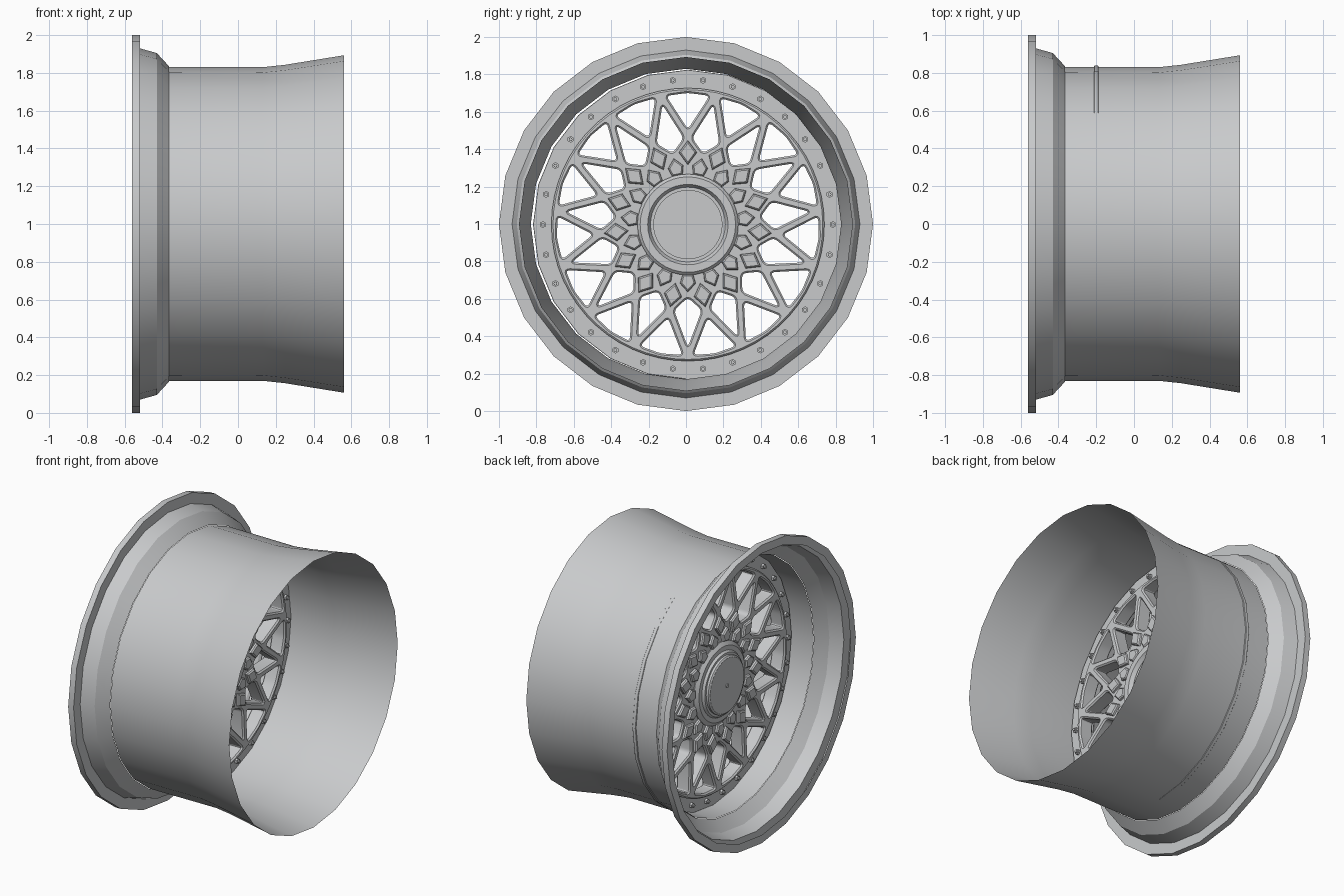
import bpy, bmesh
from math import sin, cos, pi, radians
from mathutils import Matrix, Vector

cube = bpy.data.objects.get("Cube")
if cube:
    bpy.data.objects.remove(cube, do_unlink=True)

metal = bpy.data.materials.new("grey metal")
metal.use_nodes = True
metal.diffuse_color = (0.58, 0.59, 0.6, 1)
metal.node_tree.nodes["Principled BSDF"].inputs["Base Color"].default_value = (0.58, 0.59, 0.6, 1)

# Parts are built around local z, then the axle is laid along world x
AXLE = Matrix(((0, 0, 1, 0), (1, 0, 0, 0), (0, 1, 0, 1), (0, 0, 0, 1)))
CENTRE = Matrix.Translation((0, 0.01, -0.003)) @ AXLE
SPOKES = 15
STEP = 2 * pi / SPOKES


def add_mesh(name, mesh, place, angle=30):
    mesh.transform(place)
    mesh.materials.clear()
    mesh.materials.append(metal)
    obj = bpy.data.objects.new(name, mesh)
    bpy.context.collection.objects.link(obj)
    bpy.ops.object.select_all(action='DESELECT')
    obj.select_set(True)
    bpy.context.view_layer.objects.active = obj
    bpy.ops.object.shade_smooth_by_angle(angle=radians(angle))
    return obj


def add_bmesh(name, bm, place, angle=30):
    mesh = bpy.data.meshes.new(name)
    bm.to_mesh(mesh)
    bm.free()
    return add_mesh(name, mesh, place, angle)


def lathe(name, profile, sides, place, angle=30):
    bm = bmesh.new()
    verts = [bm.verts.new((r, 0, z)) for z, r in profile]
    edges = [bm.edges.new(pair) for pair in zip(verts, verts[1:])]
    bmesh.ops.spin(bm, geom=verts + edges, cent=(0, 0, 0), axis=(0, 0, 1),
                   angle=2 * pi, steps=sides, use_merge=True)
    bmesh.ops.remove_doubles(bm, verts=bm.verts, dist=0.0005)
    bmesh.ops.recalc_face_normals(bm, faces=bm.faces)
    return add_bmesh(name, bm, place, angle)


def circle(radius, sides):
    return [Vector((radius * cos(2 * pi * i / sides), radius * sin(2 * pi * i / sides)))
            for i in range(sides)]


def rounded(points, reach):
    # Replace each corner with a short quadratic curve
    out = []
    for i, p in enumerate(points):
        a, b = points[i - 1], points[(i + 1) % len(points)]
        start = p + (a - p).normalized() * reach
        end = p + (b - p).normalized() * reach
        for t in (0, 0.25, 0.5, 0.75, 1):
            out.append(start * (1 - t) ** 2 + p * 2 * t * (1 - t) + end * t * t)
    return out


def turned(points, angle):
    # Local +y of the outline points outward along the given angle
    turn = Matrix.Rotation(angle - pi / 2, 2)
    return [turn @ Vector(p) for p in points]


def cut_plate(name, loops, z, half, chamfer):
    curve = bpy.data.curves.new(name, 'CURVE')
    curve.dimensions = '2D'
    curve.fill_mode = 'BOTH'
    curve.extrude = half - chamfer
    curve.bevel_depth = chamfer
    curve.bevel_resolution = 0
    curve.offset = -chamfer
    for loop in loops:
        spline = curve.splines.new('POLY')
        spline.points.add(len(loop) - 1)
        for point, co in zip(spline.points, loop):
            point.co = (co.x, co.y, 0, 1)
        spline.use_cyclic_u = True
    helper = bpy.data.objects.new(name + " outline", curve)
    bpy.context.collection.objects.link(helper)
    bpy.context.view_layer.update()
    graph = bpy.context.evaluated_depsgraph_get()
    mesh = bpy.data.meshes.new_from_object(helper.evaluated_get(graph))
    bpy.data.objects.remove(helper, do_unlink=True)
    return add_mesh(name, mesh, CENTRE @ Matrix.Translation((0, 0, z)), 25)


# Outer lip and barrel
lathe("outer_lip", [(-0.56, 0.945), (-0.56, 1), (-0.52, 1), (-0.52, 0.93),
                    (-0.43, 0.905), (-0.365, 0.835)], 24, AXLE, 20)
lathe("barrel", [(-0.365, 0.832), (0.13, 0.83), (0.25, 0.843), (0.56, 0.893)], 24, AXLE, 30)

# Lattice of crossing spokes, made as a plate with two kinds of window
outer_window = [(0, 0.51), (0.116, 0.688), (0, 0.704), (-0.116, 0.688)]
inner_window = [(0, 0.655), (-0.074, 0.458), (0, 0.39), (0.074, 0.458)]
loops = [circle(0.73, 60), circle(0.24, 40)]
for k in range(SPOKES):
    joint = -pi / 2 + k * STEP
    loops.append(rounded(turned(inner_window, joint), 0.025))
    loops.append(rounded(turned(outer_window, joint + STEP / 2), 0.025))
cut_plate("spoke_lattice", loops, -0.2, 0.05, 0.009)

# Thin mounting ring
cut_plate("mounting_ring", [circle(0.828, 24), circle(0.715, 60)], -0.2, 0.012, 0.002)

# Raised petals around the hub, on both faces
outer_petal = [(0, 0.455), (-0.052, 0.385), (0, 0.315), (0.052, 0.385)]
inner_petal = [(0, 0.365), (-0.045, 0.315), (-0.03, 0.265), (0.03, 0.265), (0.045, 0.315)]
bm = bmesh.new()
for k in range(SPOKES):
    for outline, angle in ((inner_petal, k * STEP), (outer_petal, (k + 0.5) * STEP)):
        shape = turned(outline, angle - pi / 2)
        middle = sum(shape, Vector((0, 0))) / len(shape)
        for side in (-1, 1):
            levels = []
            for scale, height in ((0.95, 0.045), (0.9, 0.062), (0.72, 0.07)):
                levels.append([bm.verts.new((*(middle + (p - middle) * scale),
                                             -0.2 + side * height)) for p in shape])
            for low, high in zip(levels, levels[1:]):
                for i in range(len(shape)):
                    bm.faces.new((low[i - 1], low[i], high[i], high[i - 1]))
            bm.faces.new(levels[-1])
bmesh.ops.recalc_face_normals(bm, faces=bm.faces)
add_bmesh("petals", bm, CENTRE, 10)

# Hub with raised cap
lathe("hub", [(-0.29, 0), (-0.29, 0.205), (-0.275, 0.215), (-0.275, 0.245), (-0.255, 0.27),
              (-0.14, 0.27), (-0.125, 0.255), (-0.125, 0.215), (-0.15, 0.2), (-0.15, 0)],
      40, CENTRE)
lathe("centre_cap", [(-0.285, 0.19), (-0.305, 0.19), (-0.312, 0.18), (-0.312, 0)], 40, CENTRE)
lathe("rear_cap", [(-0.155, 0.185), (-0.14, 0.185), (-0.14, 0)], 40, CENTRE)
lathe("cap_pin", [(-0.318, 0), (-0.318, 0.013), (-0.132, 0.013), (-0.132, 0)], 12, CENTRE)

# Ring of bolts passing through the mounting ring
bm = bmesh.new()
for k in range(2 * SPOKES):
    angle = -pi / 2 + (k + 0.5) * STEP / 2
    at = Matrix.Translation((0.775 * cos(angle), 0.775 * sin(angle), -0.2))
    bmesh.ops.create_cone(bm, cap_ends=True, segments=6, radius1=0.018, radius2=0.018,
                          depth=0.055, matrix=at)
    bmesh.ops.create_cone(bm, cap_ends=True, segments=8, radius1=0.01, radius2=0.01,
                          depth=0.075, matrix=at)
add_bmesh("bolts", bm, CENTRE)
